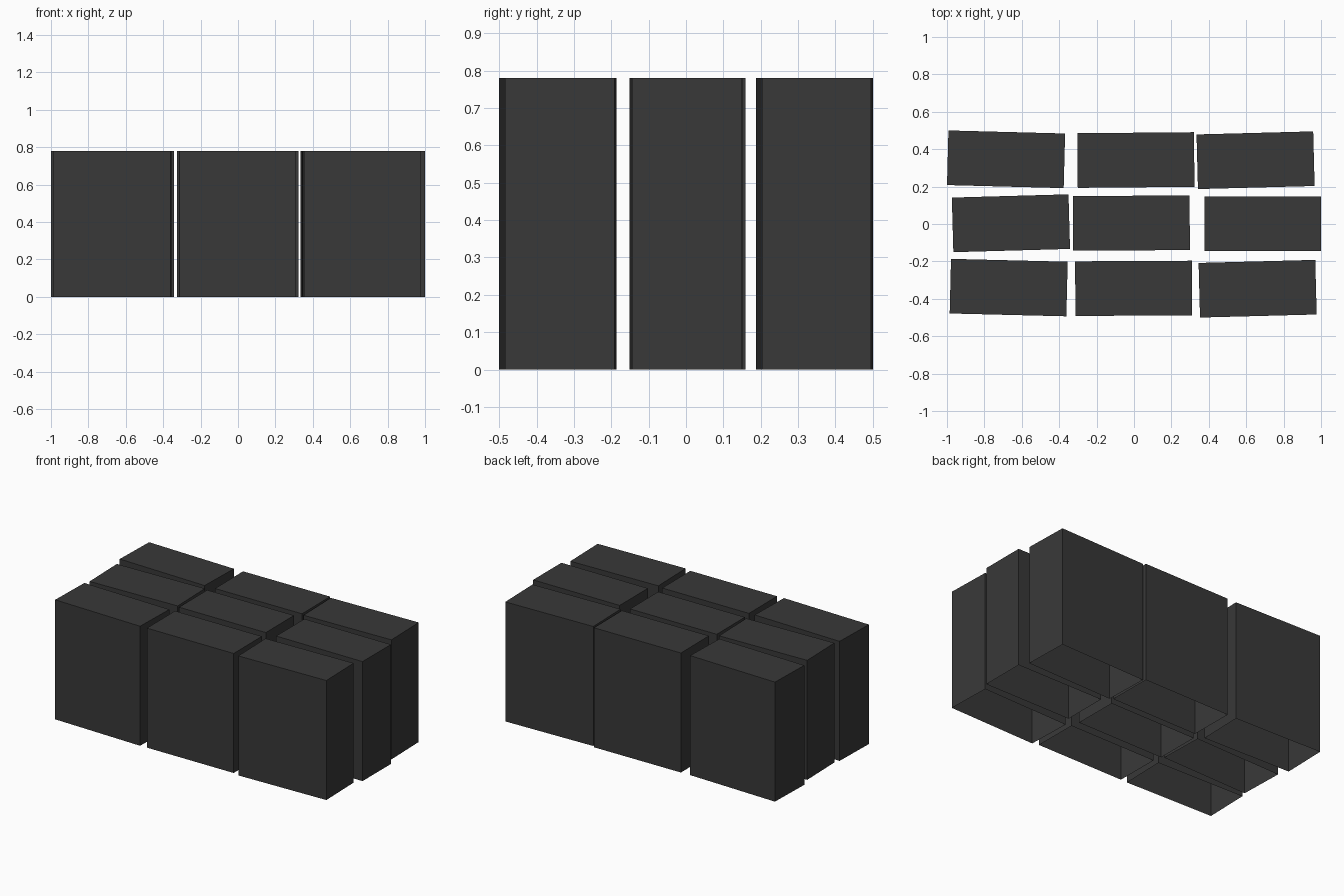
import bpy
import bmesh
from math import radians

cube = bpy.data.objects.get("Cube")
if cube:
    bpy.data.objects.remove(cube, do_unlink=True)

# Single dark colour
charcoal = bpy.data.materials.new("charcoal")
charcoal.use_nodes = True
colour = (0.04, 0.04, 0.04, 1)
charcoal.diffuse_color = colour
charcoal.node_tree.nodes["Principled BSDF"].inputs["Base Color"].default_value = colour

WIDTH, DEPTH, HEIGHT = 0.624, 0.292, 0.78


def add_block(name, x, y, turn):
    """One upright hollow block, open underneath and slightly turned."""
    bm = bmesh.new()
    bmesh.ops.create_cube(bm, size=1)
    bm.normal_update()
    underside = [f for f in bm.faces if f.normal.z < -0.5]
    bmesh.ops.delete(bm, geom=underside, context="FACES_ONLY")
    mesh = bpy.data.meshes.new(name)
    bm.to_mesh(mesh)
    bm.free()
    mesh.materials.append(charcoal)
    block = bpy.data.objects.new(name, mesh)
    block.location = (x, y, HEIGHT / 2)
    block.rotation_euler.z = radians(turn)
    block.scale = (WIDTH, DEPTH, HEIGHT)
    bpy.context.collection.objects.link(block)


# Three loose rows: x, y and turn in degrees, from right (-x) to left (+x)
rows = {
    "back": [(-0.684, 0.346, -1.5), (0.01, 0.342, 0.5), (0.65, 0.341, 1.5)],
    "middle": [(-0.658, 0.004, 1.6), (-0.014, 0.005, 0.3), (0.688, 0.002, 0)],
    "front": [(-0.67, -0.34, -1.4), (-0.002, -0.344, 0.3), (0.661, -0.346, 1.5)],
}
for row, places in rows.items():
    for side, place in zip(("right", "centre", "left"), places):
        add_block(f"{row}_{side}_block", *place)
